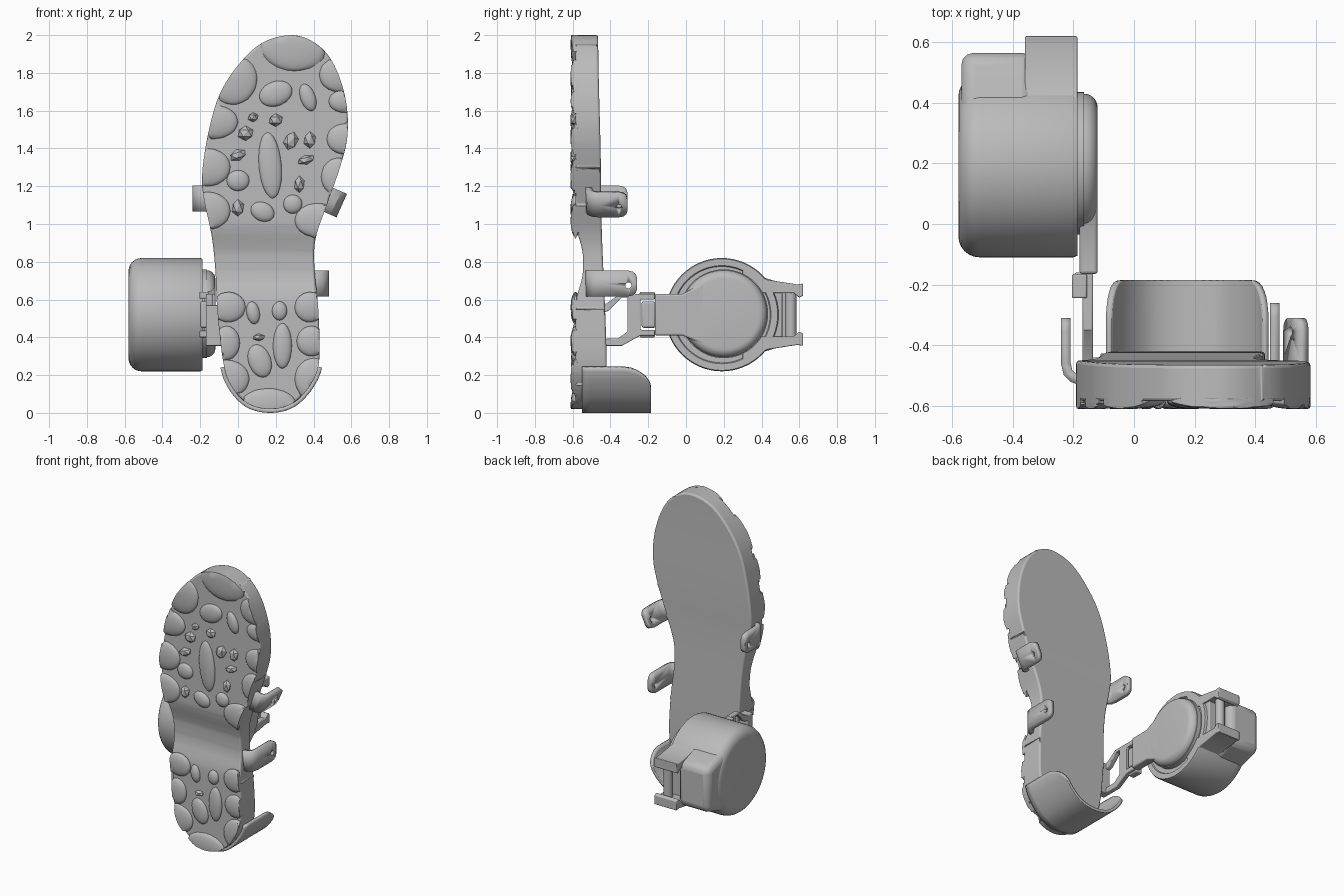
import bpy, bmesh, math
from mathutils import Vector, Matrix

if "Cube" in bpy.data.objects:
    bpy.data.objects.remove(bpy.data.objects["Cube"], do_unlink=True)

grey = bpy.data.materials.new("plain grey")
grey.use_nodes = True
grey.diffuse_color = (0.5, 0.5, 0.5, 1)
grey.node_tree.nodes["Principled BSDF"].inputs["Base Color"].default_value = (0.5, 0.5, 0.5, 1)


def finish(name, bm, bevel=0, angle=35, solid=0):
    bmesh.ops.recalc_face_normals(bm, faces=bm.faces)
    mesh = bpy.data.meshes.new(name)
    bm.to_mesh(mesh)
    bm.free()
    mesh.materials.append(grey)
    ob = bpy.data.objects.new(name, mesh)
    bpy.context.collection.objects.link(ob)
    if solid:
        mod = ob.modifiers.new("thickness", "SOLIDIFY")
        mod.thickness, mod.offset = solid, 0
    if bevel:
        mod = ob.modifiers.new("soft edges", "BEVEL")
        mod.width, mod.segments = bevel, 3
        mod.limit_method, mod.angle_limit = "ANGLE", math.radians(50)
    bpy.ops.object.select_all(action="DESELECT")
    ob.select_set(True)
    bpy.context.view_layer.objects.active = ob
    bpy.ops.object.shade_smooth_by_angle(angle=math.radians(angle))
    return ob


def prism_mesh(points, axis, low, high):
    """Extrude a flat outline along x (outline in y, z) or y (outline in x, z)."""
    bm = bmesh.new()
    place = (lambda a, b, h: (h, a, b)) if axis == "x" else (lambda a, b, h: (a, h, b))
    rings = [[bm.verts.new(place(a, b, h)) for a, b in points] for h in (low, high)]
    for ring in rings:
        bm.faces.new(ring)
    for i in range(len(points)):
        j = (i + 1) % len(points)
        bm.faces.new((rings[0][i], rings[0][j], rings[1][j], rings[1][i]))
    return bm


def prism(name, points, low, high, bevel=0.006):
    return finish(name, prism_mesh(points, "x", low, high), bevel)


def box(name, low, high, bevel=0.006):
    (x0, y0, z0), (x1, y1, z1) = low, high
    return prism(name, [(y0, z0), (y1, z0), (y1, z1), (y0, z1)], x0, x1, bevel)


def grid(name, rows, thickness):
    """Sheet through rows of points, given a thickness."""
    bm = bmesh.new()
    rows = [[bm.verts.new(p) for p in row] for row in rows]
    for r, s in zip(rows, rows[1:]):
        for i in range(len(r) - 1):
            bm.faces.new((r[i], r[i + 1], s[i + 1], s[i]))
    return finish(name, bm, solid=thickness)


def turned(name, profile, y, z, steps=64):
    """Turn a profile of (x, radius) around an axis along x."""
    bm = bmesh.new()
    rings = [[bm.verts.new((x, y + r * math.cos(math.tau * i / steps), z + r * math.sin(math.tau * i / steps)))
              for i in range(steps)] for x, r in profile]
    for a, b in zip(rings, rings[1:]):
        for i in range(steps):
            j = (i + 1) % steps
            bm.faces.new((a[i], a[j], b[j], b[i]))
    bm.faces.new(rings[0])
    bm.faces.new(rings[-1])
    return finish(name, bm)


def smooth_loop(points, steps=5):
    """Closed Catmull-Rom curve."""
    out, n = [], len(points)
    for i in range(n):
        a, b, c, d = (Vector(points[(i + k) % n]) for k in (-1, 0, 1, 2))
        for s in range(steps):
            t = s / steps
            out.append(b + 0.5 * t * (c - a + t * (2 * a - 5 * b + 4 * c - d + t * (3 * (b - c) + d - a))))
    return out


def ease(a, b, t):
    t = min(1, max(0, (t - a) / (b - a)))
    return t * t * (3 - 2 * t)


# Sole: shoe outline, thinner at the arch
outline = smooth_loop([
    (.29, 2), (.42, 1.95), (.51, 1.84), (.57, 1.66), (.58, 1.47), (.54, 1.3), (.47, 1.1), (.41, .92),
    (.405, .76), (.425, .55), (.43, .28), (.385, .15), (.29, .05), (.17, .02), (.05, .05), (-.04, .15),
    (-.08, .28), (-.11, .55), (-.12, .76), (-.14, .94), (-.18, 1.13), (-.19, 1.26), (-.16, 1.47),
    (-.1, 1.68), (0, 1.84), (.13, 1.96)])


def sole_front(z):
    return -.585 + .04 * ease(.56, .76, z) * (1 - ease(.82, 1.02, z))


bm = prism_mesh(outline, "y", 0, 1)
for i in range(1, 40):
    bmesh.ops.bisect_plane(bm, geom=bm.verts[:] + bm.edges[:] + bm.faces[:],
                           plane_co=(0, 0, i * .05), plane_no=(0, 0, 1))
for v in bm.verts:
    back = -.42 - .03 * ease(.2, 1.2, v.co.z) - .015 * ease(1.2, 2, v.co.z)
    v.co.y = sole_front(v.co.z) if v.co.y < .5 else back
finish("sole", bm, bevel=.012, angle=40)


# Tread studs: flattened domes cut off at the sole edge
def inside(p):
    hit = False
    for a, b in zip(outline, outline[1:] + outline[:1]):
        if (a.y > p.y) != (b.y > p.y) and p.x < a.x + (p.y - a.y) * (b.x - a.x) / (b.y - a.y):
            hit = not hit
    return hit


def studs(name, specs, height, detail, angle):
    bm = bmesh.new()
    for x, z, rx, rz, tilt in specs:
        spin = Matrix.Rotation(math.radians(tilt), 4, "Y")
        matrix = Matrix.Translation((x, sole_front(z), z)) @ spin @ Matrix.Diagonal((rx, height, rz, 1))
        made = bmesh.ops.create_icosphere(bm, subdivisions=detail, radius=1, matrix=matrix)
        for v in made["verts"]:
            p = Vector((v.co.x, v.co.z))
            if not inside(p):
                p = min(outline, key=lambda q: (q - p).length)
                v.co.x, v.co.z = p
    finish(name, bm, angle=angle)


studs("edge_studs", [
    (-.16, 1.07, .12, .1, 0), (-.16, 1.3, .12, .1, 0), (-.13, 1.54, .13, .09, 0), (-.02, 1.76, .12, .13, 20),
    (.3, 1.95, .18, .14, 0), (.53, 1.79, .1, .09, 0), (.56, 1.65, .08, .06, 0), (.56, 1.45, .09, .08, 0),
    (.53, 1.25, .09, .1, 0), (.42, 1.02, .12, .09, 0), (-.05, .56, .09, .08, 0), (-.06, .37, .07, .09, 0),
    (.38, .56, .08, .08, 0), (.39, .38, .08, .08, 0), (-.06, .18, .12, .1, 0), (.16, .04, .15, .09, 0),
    (.4, .18, .1, .11, 0)], .026, 3, 40)
studs("oval_studs", [
    (.2, 1.69, .09, .065, -20), (.37, 1.67, .04, .075, -20), (.17, 1.31, .06, .175, -5),
    (0, 1.23, .06, .055, 0), (.13, 1.065, .065, .05, 25), (.29, 1.105, .05, .05, 0), (.08, .53, .035, .06, -10),
    (.22, .54, .04, .05, 0), (.235, .355, .05, .12, 0), (.115, .275, .06, .09, -20)], .024, 3, 40)
studs("gem_studs", [
    (.04, 1.48, .045, .04, 0), (.2, 1.55, .04, .035, 0), (.08, 1.565, .03, .025, 0), (.28, 1.44, .04, .05, 20),
    (.38, 1.445, .035, .045, 0), (0, 1.365, .05, .03, -20), (.36, 1.34, .05, .025, -15),
    (.325, 1.21, .03, .045, 0), (0, 1.085, .035, .045, 0), (.11, .4, .035, .02, 0)], .03, 1, 10)

# Heel cup: sheet wrapped around the heel with rounded upper corners
heel = [p for p in outline if p.y < .27]
centre = Vector((.17, .3))
heel = [p + (p - centre).normalized() * .01 for p in heel]


def along(u):
    f = min(max(u, 0), 1) * (len(heel) - 1)
    i = min(int(f), len(heel) - 2)
    return heel[i].lerp(heel[i + 1], f - i)


rows = []
for i in range(15):
    t = math.sin(math.pi / 2 * i / 14)
    y = -.55 + .365 * t
    corner = max(0, (y + .33) / .145)
    cut = .17 * (1 - math.sqrt(max(0, 1 - corner ** 2)))
    pts = [along(cut + (1 - 2 * cut) * k / 40) for k in range(41)]
    rows.append([(p.x, y, p.y) for p in pts])
grid("heel_cup", rows, .02)


# Strap clips: bent strips with rounded ends and a rivet hole
def clip(name, x, z, side, tilt, end, reach):
    path = [(-.05, -.515, .068), (0, -.515, .068), (reach - .025, -.508, .068), (reach - .007, -.49, .068),
            (reach, -.46, .068), (reach, end - .045, .068), (reach, end - .02, .062), (reach, end - .006, .05),
            (reach, end, .032)]
    ob = grid(name, [[(side * u, y, w * k) for k in (-1, 0, 1)] for u, y, w in path], .032)
    bm = bmesh.new()
    turn = Matrix.Translation((side * reach, end - .045, -.01)) @ Matrix.Rotation(math.pi / 2, 4, "Y")
    bmesh.ops.create_cone(bm, cap_ends=True, segments=16, radius1=.016, radius2=.016, depth=.1, matrix=turn)
    cutter = finish(name + "_hole_cutter", bm)
    cutter.hide_render = True
    cutter.hide_set(True)
    cutter.display_type = "WIRE"
    for part in (ob, cutter):
        part.location = (x, 0, z)
        part.rotation_euler.y = math.radians(tilt)
    hole = ob.modifiers.new("rivet hole", "BOOLEAN")
    hole.object, hole.operation = cutter, "DIFFERENCE"


clip("upper_left_clip", .475, 1.13, 1, 24, -.31, .065)
clip("upper_right_clip", -.18, 1.135, -1, 0, -.31, .045)
clip("lower_left_clip", .41, .685, 1, 0, -.26, .055)

# Side bracket: open frame fixed to the sole edge
prism("side_bracket", [
    (-.48, .56), (-.42, .58), (-.35, .63), (-.165, .63), (-.165, .6), (-.24, .6), (-.24, .44), (-.165, .44),
    (-.165, .41), (-.24, .41), (-.34, .355), (-.48, .355), (-.48, .39), (-.36, .395), (-.31, .43),
    (-.31, .61), (-.34, .61), (-.41, .54), (-.48, .52)], -.17, -.135, .005)
box("bracket_mount", (-.17, -.5, .355), (-.08, -.44, .57))

# Hinge and swing arm
box("hinge_block", (-.2, -.235, .45), (-.145, -.16, .59), .012)
for z in (.4, .605):
    box("hinge_knuckle", (-.205, -.245, z), (-.155, -.165, z + .035))
prism("swing_arm", [(-.165, .41), (-.02, .41), (.1, .36), (.1, .69), (-.02, .63), (-.165, .63)], -.18, -.12, .01)


def rounded_end(x, step, radius, count=7):
    """Quarter-round profile from a flat face at x to full radius."""
    return [(x + step * (1 - math.cos(a)), radius - abs(step) * (1 - math.sin(a)))
            for a in (math.pi / 2 * k / (count - 1) for k in range(count))]


turned("arm_dome", [(-.2, .235), (-.165, .235)] + rounded_end(-.12, -.045, .23)[::-1], .2, .525)

# Drum with a rounded outer end
turned("drum", rounded_end(-.58, .07, .3) + [(-.2, .3), (-.187, .295), (-.187, .26), (-.195, .255)], .19, .52)

# Rear housing and pin lug
prism("rear_housing", [(.2, .75), (.4, .72), (.565, .67), (.565, .37), (.4, .32), (.2, .29)], -.57, -.33, .04)
for side in (-1, 1):
    prism("lug_plate", [(y, .52 + side * h) for y, h in
          [(.3, .25), (.43, .185), (.59, .16), (.62, .165), (.62, .1), (.6, .09), (.57, .115), (.3, .115)]],
          -.36, -.187, .005)
box("lug_back", (-.36, .4, .39), (-.2, .51, .65))
bm = bmesh.new()
bmesh.ops.create_cone(bm, cap_ends=True, segments=20, radius1=.03, radius2=.03, depth=.26,
                      matrix=Matrix.Translation((-.25, .555, .52)))
finish("lug_pin", bm)
